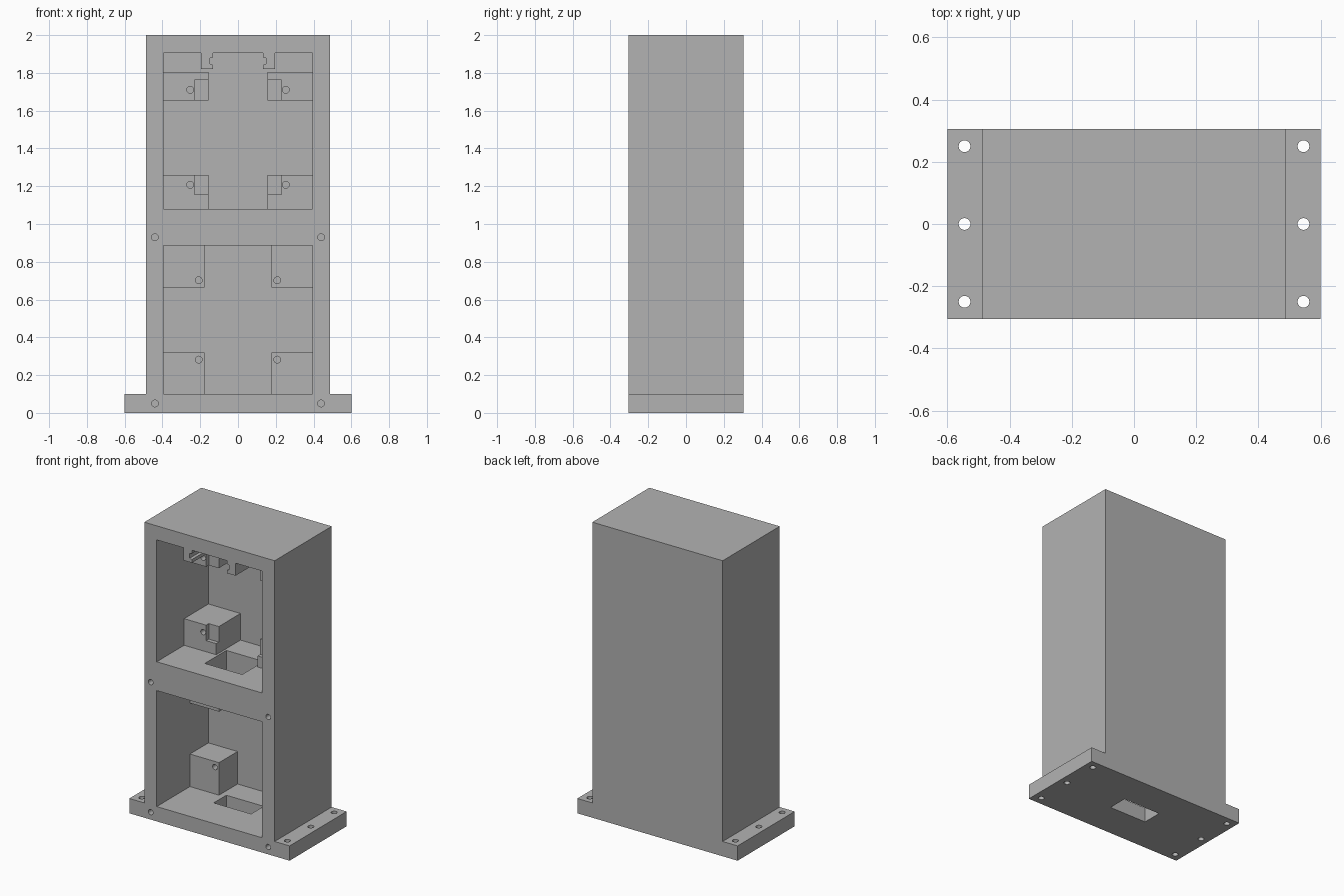
import bpy
import bmesh
import math
from mathutils import Matrix, Vector

cube = bpy.data.objects.get("Cube")
if cube:
    bpy.data.objects.remove(cube, do_unlink=True)

# One plain grey material
grey = bpy.data.materials.new("plain_grey")
grey.use_nodes = True
colour = (0.448, 0.448, 0.448, 1)
grey.diffuse_color = colour
grey.node_tree.nodes["Principled BSDF"].inputs["Base Color"].default_value = colour

FRONT, BACK = -0.305, 0.305
INNER_BACK = 0.248


def add_object(name, bm):
    bmesh.ops.recalc_face_normals(bm, faces=bm.faces)
    mesh = bpy.data.meshes.new(name)
    bm.to_mesh(mesh)
    bm.free()
    mesh.materials.append(grey)
    obj = bpy.data.objects.new(name, mesh)
    bpy.context.collection.objects.link(obj)
    return obj


def extrude_profile(name, points, y0, y1):
    """Extrude an x-z outline along y."""
    bm = bmesh.new()
    face = bm.faces.new([bm.verts.new((x, y0, z)) for x, z in points])
    grown = bmesh.ops.extrude_face_region(bm, geom=[face])["geom"]
    verts = [g for g in grown if isinstance(g, bmesh.types.BMVert)]
    bmesh.ops.translate(bm, verts=verts, vec=(0, y1 - y0, 0))
    return add_object(name, bm)


def box(name, x0, x1, y0, y1, z0, z1):
    x0, x1 = sorted((x0, x1))
    return extrude_profile(name, [(x0, z0), (x1, z0), (x1, z1), (x0, z1)], y0, y1)


def cylinder(name, centre, radius, depth, along_y):
    bm = bmesh.new()
    matrix = Matrix.Translation(Vector(centre))
    if along_y:
        matrix = matrix @ Matrix.Rotation(math.pi / 2, 4, "X")
    bmesh.ops.create_cone(bm, cap_ends=True, segments=24, radius1=radius,
                          radius2=radius, depth=depth, matrix=matrix)
    return add_object(name, bm)


def cut(target, cutters):
    """Subtract each cutter from the target, then discard it."""
    bpy.context.view_layer.objects.active = target
    for cutter in cutters:
        mod = target.modifiers.new("cut", "BOOLEAN")
        mod.operation = "DIFFERENCE"
        mod.solver = "EXACT"
        mod.object = cutter
        bpy.ops.object.modifier_apply(modifier=mod.name)
        bpy.data.objects.remove(cutter, do_unlink=True)


def mirrored(half):
    """Complete an outline given its +x half."""
    return half + [(-x, z) for x, z in reversed(half)]


def smooth(obj):
    bpy.ops.object.select_all(action="DESELECT")
    obj.select_set(True)
    bpy.context.view_layer.objects.active = obj
    bpy.ops.object.shade_smooth_by_angle(angle=math.radians(30))


# Cabinet with flanged foot
cabinet = extrude_profile(
    "cabinet", mirrored([(0.6, 0), (0.6, 0.1), (0.488, 0.1), (0.488, 2)]), FRONT, BACK)

# Compartments; the upper ceiling carries two grooved rails
upper_outline = mirrored([
    (0.395, 1.08), (0.395, 1.905), (0.195, 1.905), (0.195, 1.82), (0.132, 1.82),
    (0.132, 1.842), (0.148, 1.847), (0.148, 1.878), (0.132, 1.883), (0.132, 1.905)])
cutters = [
    extrude_profile("upper_space", upper_outline, FRONT - 0.1, INNER_BACK),
    box("lower_space", -0.395, 0.395, FRONT - 0.1, INNER_BACK, 0.1, 0.885),
    # Cable slots through the floors
    box("upper_slot", -0.14, 0.14, -0.155, 0.075, 0.85, 1.15),
    box("lower_slot", -0.14, 0.14, -0.06, 0.075, -0.1, 0.15),
]

# Screw holes in the front frame and in the foot
for side in (-1, 1):
    for z in (0.05, 0.93):
        cutters.append(cylinder("frame_hole", (side * 0.44, FRONT, z), 0.018, 0.3, True))
    for y in (-0.25, 0, 0.25):
        cutters.append(cylinder("foot_hole", (side * 0.545, y, 0.05), 0.019, 0.3, False))
cut(cabinet, cutters)
smooth(cabinet)

# Mounting blocks on the back wall
for side, label in ((1, "left"), (-1, "right")):
    # Upper compartment: inner corner notched at the front
    y = -0.012
    for level, z0, z1, n0, n1, hole_z in (
            ("top", 1.655, 1.805, 1.6, 1.763, 1.71),
            ("bottom", 1.08, 1.26, 1.155, 1.3, 1.207)):
        block = box(f"upper_space_{level}_{label}_mount",
                    side * 0.155, side * 0.395, y, INNER_BACK, z0, z1)
        cut(block, [
            box("notch", side * 0.1, side * 0.23, y - 0.1, y + 0.028, n0, n1),
            cylinder("hole", (side * 0.253, y, hole_z), 0.018, 0.3, True)])
        smooth(block)

    # Lower compartment: plain blocks
    y = 0.02
    for level, z0, z1, hole_z in (("top", 0.665, 0.885, 0.702),
                                  ("bottom", 0.1, 0.32, 0.282)):
        block = box(f"lower_space_{level}_{label}_mount",
                    side * 0.177, side * 0.395, y + 0.03, INNER_BACK, z0, z1)
        cut(block, [cylinder("hole", (side * 0.208, y, hole_z), 0.018, 0.3, True)])
        smooth(block)
